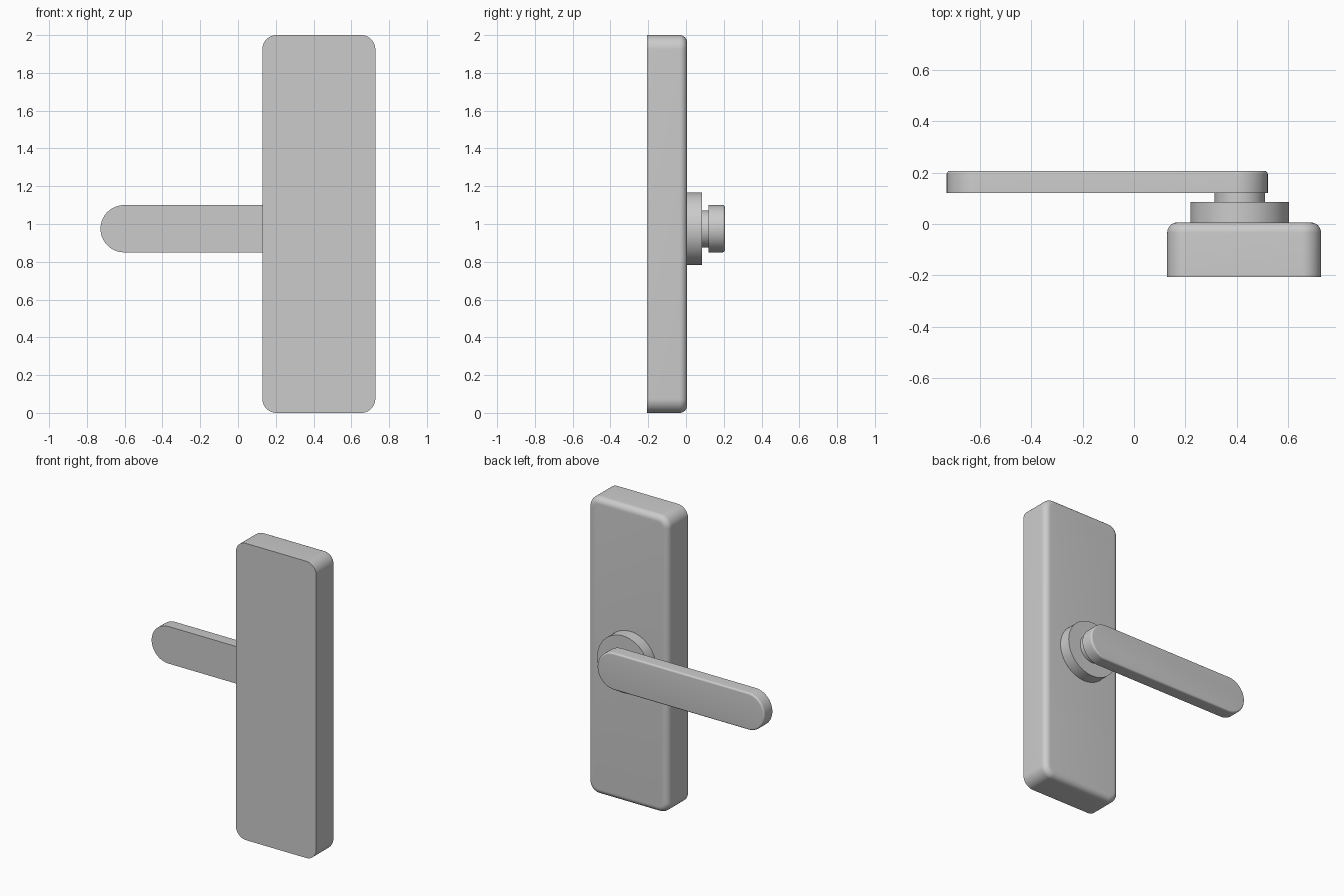
import bpy, bmesh
from math import sin, cos, pi, radians

if "Cube" in bpy.data.objects:
    bpy.data.objects.remove(bpy.data.objects["Cube"])


def outline(cx, cz, hw, hh, r, n=16):
    """Rounded rectangle in the XZ plane."""
    pts = []
    for k, (sx, sz) in enumerate([(1, 1), (-1, 1), (-1, -1), (1, -1)]):
        for i in range(n + 1):
            a = (k + i / n) * pi / 2
            pts.append((cx + sx * (hw - r) + r * cos(a), cz + sz * (hh - r) + r * sin(a)))
    return pts


def slab(name, cx, cz, hw, hh, r, y0, y1, fillet=0.0):
    """Rounded slab along Y whose far (+Y) edge is filleted."""
    rings = [(y0, 0), (y1 - fillet, 0)]
    for i in range(1, 9 if fillet else 1):
        a = i / 8 * pi / 2
        rings.append((y1 - fillet + fillet * sin(a), fillet * (1 - cos(a))))
    bm = bmesh.new()
    loops = [[bm.verts.new((x, y, z)) for x, z in outline(cx, cz, hw - d, hh - d, r - d)]
             for y, d in rings]
    for a, b in zip(loops, loops[1:]):
        for i in range(len(a)):
            j = (i + 1) % len(a)
            bm.faces.new((a[i], a[j], b[j], b[i]))
    bm.faces.new(loops[0])
    bm.faces.new(loops[-1])
    bmesh.ops.remove_doubles(bm, verts=bm.verts, dist=1e-5)
    bmesh.ops.recalc_face_normals(bm, faces=bm.faces)
    me = bpy.data.meshes.new(name)
    bm.to_mesh(me)
    bm.free()
    ob = bpy.data.objects.new(name, me)
    bpy.context.collection.objects.link(ob)
    bpy.ops.object.select_all(action='DESELECT')
    ob.select_set(True)
    bpy.context.view_layer.objects.active = ob
    bpy.ops.object.shade_smooth_by_angle(angle=radians(30))
    return ob


# Tall back plate
slab("back_plate", 0.428, 1.0, 0.299, 1.0, 0.075, -0.206, 0.006, 0.04)
# Round collar and spindle neck
slab("collar", 0.411, 0.974, 0.192, 0.192, 0.192, 0.0, 0.085)
slab("neck", 0.411, 0.974, 0.098, 0.098, 0.098, 0.08, 0.125)
# Lever handle with rounded ends
slab("lever", -0.104, 0.975, 0.624, 0.125, 0.125, 0.12, 0.206, 0.012)
